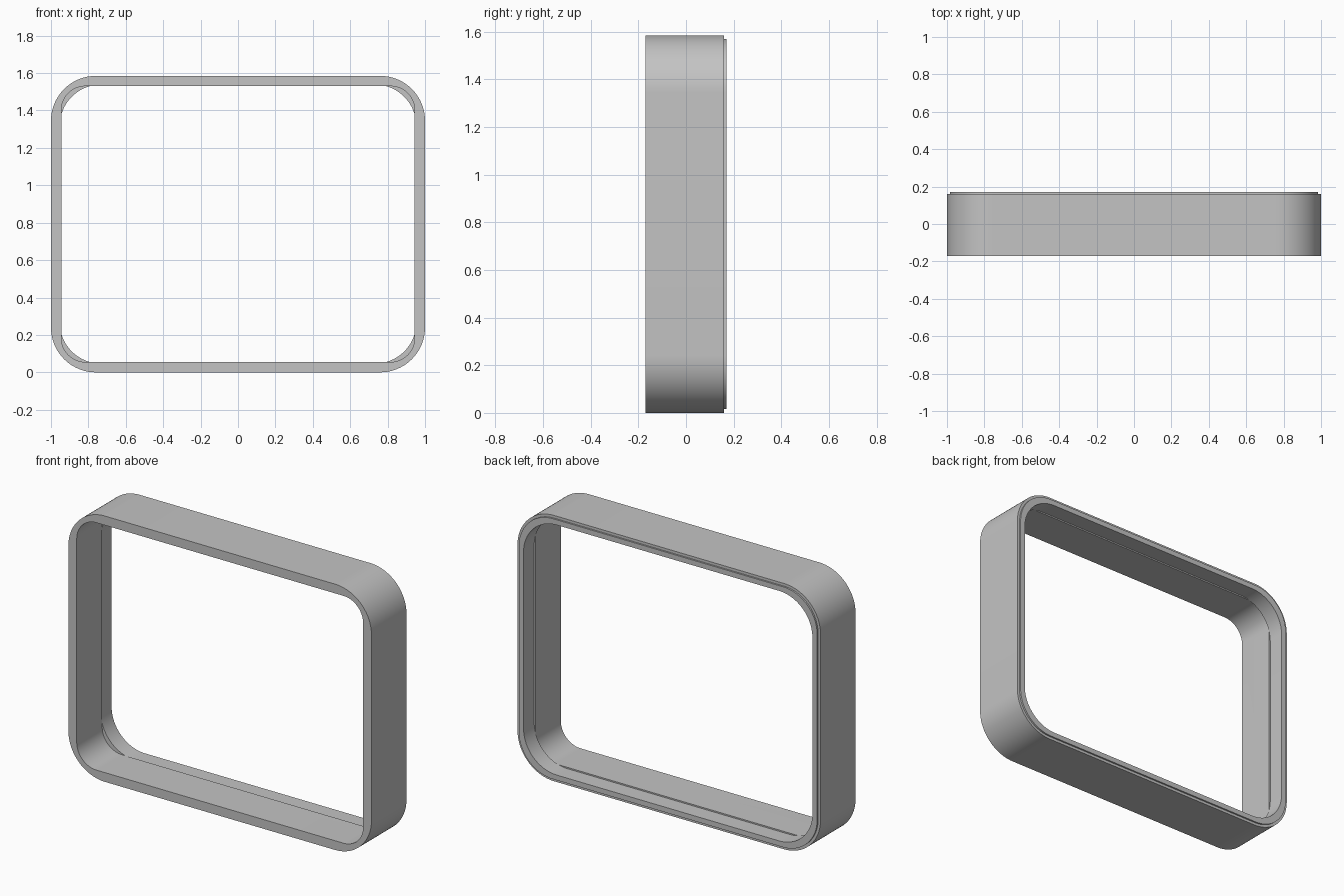
import bpy
import bmesh
from math import cos, sin, pi

HALF_W, HEIGHT = 1.0, 1.585
FRONT, BACK, LEDGE = -0.17, 0.17, 0.07
ARC_STEPS = 20

cube = bpy.data.objects.get("Cube")
if cube:
    bpy.data.objects.remove(cube, do_unlink=True)

grey = bpy.data.materials.new("plain grey")
grey.use_nodes = True
colour = (0.55, 0.55, 0.55, 1)
grey.diffuse_color = colour
grey.node_tree.nodes["Principled BSDF"].inputs["Base Color"].default_value = colour


def rounded_loop(bm, inset, radius, y):
    """Rounded rectangle of vertices, inset from the outer outline."""
    cx, cz = HALF_W - inset - radius, HEIGHT / 2 - inset - radius
    verts = []
    for quarter, (sx, sz) in enumerate([(1, 1), (-1, 1), (-1, -1), (1, -1)]):
        for i in range(ARC_STEPS + 1):
            a = (quarter + i / ARC_STEPS) * pi / 2
            verts.append(bm.verts.new((sx * cx + radius * cos(a), y,
                                       HEIGHT / 2 + sz * cz + radius * sin(a))))
    return verts


def rounded_solid(name, sections):
    """Loft through (inset, radius, y) sections and cap both ends."""
    bm = bmesh.new()
    loops = [rounded_loop(bm, *s) for s in sections]
    for a, b in zip(loops, loops[1:]):
        for i in range(len(a)):
            j = (i + 1) % len(a)
            bm.faces.new((a[i], a[j], b[j], b[i]))
    bm.faces.new(loops[0])
    bm.faces.new(loops[-1])
    bmesh.ops.recalc_face_normals(bm, faces=bm.faces)
    mesh = bpy.data.meshes.new(name)
    bm.to_mesh(mesh)
    bm.free()
    mesh.materials.append(grey)
    obj = bpy.data.objects.new(name, mesh)
    bpy.context.collection.objects.link(obj)
    return obj


# Bezel body with a narrow raised lip at the back
bezel = rounded_solid("bezel_frame", [
    (0, 0.24, FRONT), (0, 0.24, 0.16), (0.016, 0.224, 0.16), (0.016, 0.224, BACK)])

# Front opening has tight corners; rear recess is wider with rounder corners
cutters = [
    rounded_solid("front_opening_cutter", [(0.055, 0.13, FRONT - 0.2), (0.055, 0.13, LEDGE)]),
    rounded_solid("rear_recess_cutter", [(0.047, 0.22, LEDGE), (0.047, 0.22, BACK + 0.2)]),
]

bpy.ops.object.select_all(action='DESELECT')
bpy.context.view_layer.objects.active = bezel
bezel.select_set(True)
for cutter in cutters:
    cutter.hide_render = True
    mod = bezel.modifiers.new(cutter.name, 'BOOLEAN')
    mod.operation = 'DIFFERENCE'
    mod.solver = 'EXACT'
    mod.object = cutter
    bpy.ops.object.modifier_apply(modifier=mod.name)
for cutter in cutters:
    bpy.data.objects.remove(cutter, do_unlink=True)

bpy.ops.object.shade_smooth_by_angle()
